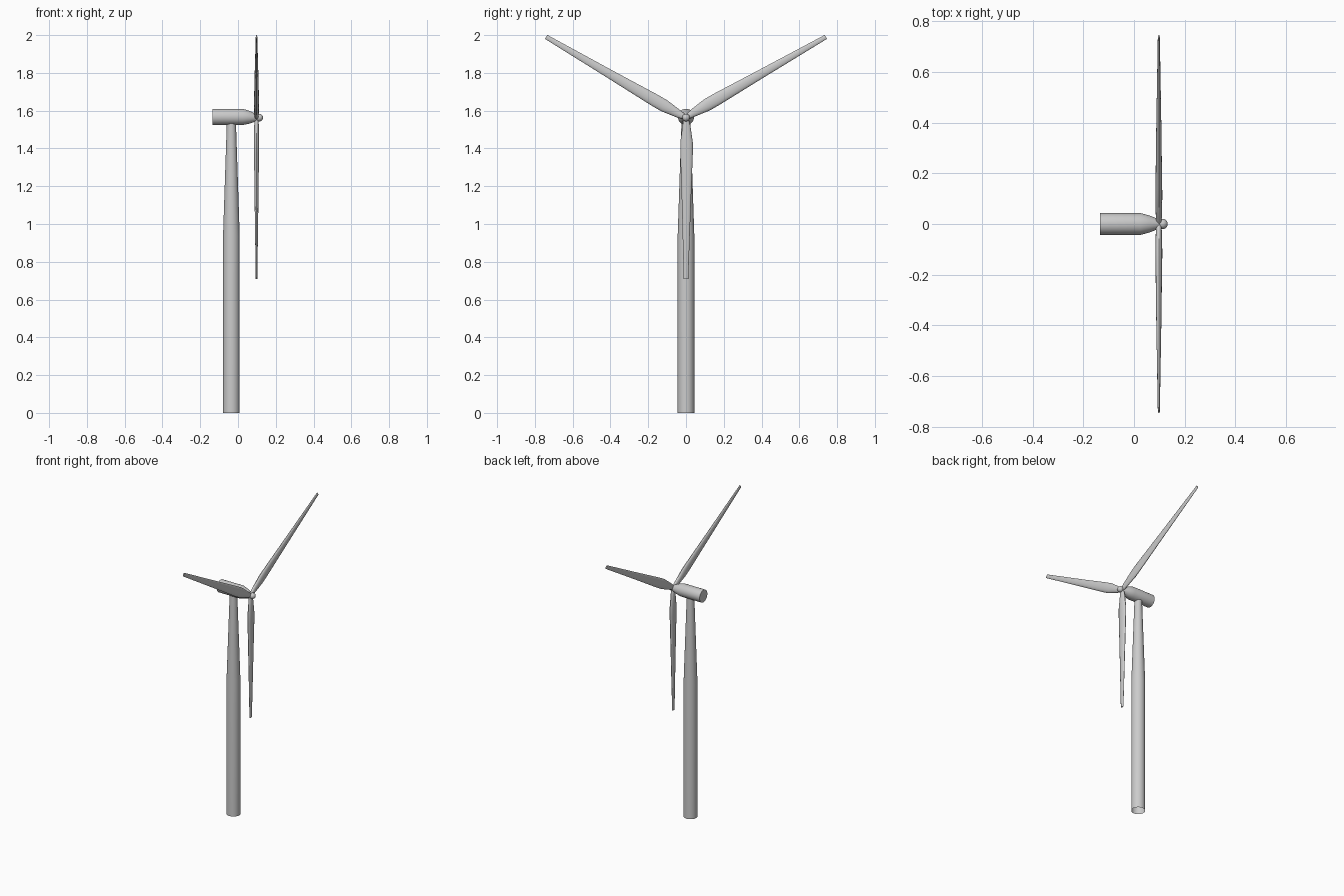
import bpy, bmesh, math
from mathutils import Matrix

if "Cube" in bpy.data.objects:
    bpy.data.objects.remove(bpy.data.objects["Cube"])

AXIS_Z = 1.563   # rotor axis height
ROTOR_X = 0.098


def loft(name, rings, cap_start=True, cap_end=True, angle=30):
    """Skin a list of equal-length point rings."""
    bm = bmesh.new()
    rows = [[bm.verts.new(p) for p in ring] for ring in rings]
    n = len(rows[0])
    for a, b in zip(rows, rows[1:]):
        for i in range(n):
            j = (i + 1) % n
            bm.faces.new((a[i], a[j], b[j], b[i]))
    if cap_start:
        bm.faces.new(rows[0][::-1])
    if cap_end:
        bm.faces.new(rows[-1])
    bmesh.ops.recalc_face_normals(bm, faces=bm.faces)
    mesh = bpy.data.meshes.new(name)
    bm.to_mesh(mesh)
    bm.free()
    ob = bpy.data.objects.new(name, mesh)
    bpy.context.collection.objects.link(ob)
    bpy.ops.object.select_all(action='DESELECT')
    ob.select_set(True)
    bpy.context.view_layer.objects.active = ob
    bpy.ops.object.shade_smooth_by_angle(angle=math.radians(angle))
    return ob


def circle(n):
    return [(math.cos(2 * math.pi * i / n), math.sin(2 * math.pi * i / n)) for i in range(n)]


# Tower: straight lower shaft, tapered upper shaft, open at the foot
loft("tower", [[(-0.035 + r * c, r * s, z) for c, s in circle(32)]
               for z, r in ((0, 0.044), (0.94, 0.044), (1.54, 0.024))], cap_start=False)

# Nacelle: cylinder with a narrowing nose
loft("nacelle", [[(x, r * c, 1.567 + (AXIS_Z - 1.567) * t + r * s) for c, s in circle(32)]
                 for x, r, t in ((-0.135, 0.043, 0), (0.025, 0.043, 0),
                                 (0.06, 0.034, 0.5), (0.1, 0.018, 1))])

# Hub: small ball at the rotor centre
bpy.ops.mesh.primitive_uv_sphere_add(segments=24, ring_count=12, radius=0.02,
                                     location=(0.113, 0, AXIS_Z))
bpy.context.object.name = "hub"
bpy.ops.object.shade_smooth()

# Blades: distance from axis, trailing edge, leading edge, half thickness
sections = ((0.005, -0.013, 0.013, 0.011), (0.04, -0.018, 0.023, 0.012),
            (0.13, -0.03, 0.036, 0.014), (0.19, -0.03, 0.036, 0.013),
            (0.45, -0.022, 0.026, 0.010), (0.855, -0.012, 0.012, 0.004))
rings = [[(t * s, (a + b) / 2 + (b - a) / 2 * c, -d) for c, s in circle(16)]
         for d, a, b, t in sections]
for k in range(3):
    blade = loft(f"blade_{k + 1}", rings, angle=40)
    blade.data.transform(Matrix.Rotation(k * 2 * math.pi / 3, 4, 'X'))
    blade.location = (ROTOR_X, 0, AXIS_Z)
